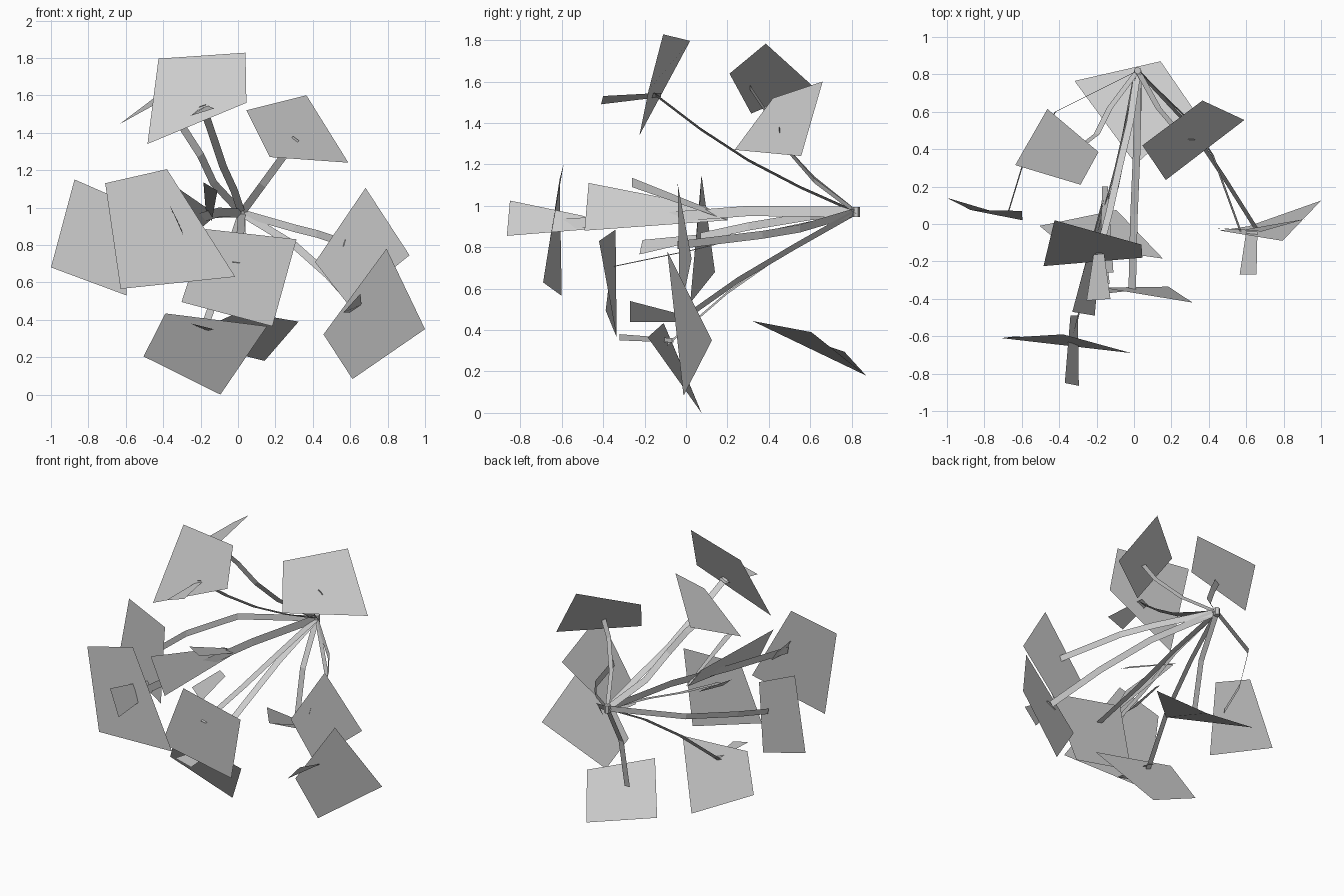
import bpy
from mathutils import Vector

HUB = Vector((0.02, 0.82, 0.97))


def make(name, verts, faces):
    me = bpy.data.meshes.new(name)
    me.from_pydata([tuple(v) for v in verts], [], faces)
    me.update()
    ob = bpy.data.objects.new(name, me)
    bpy.context.collection.objects.link(ob)
    return ob


def leaf(name, *corners):
    """One flat four-cornered leaf blade."""
    make(name, corners, [(0, 1, 2, 3)])


def stem(name, *points, width=0.04):
    """Flat ribbon from the hub, its width tangential about the y axis."""
    pts = [HUB] + [Vector(p) for p in points]
    radial = pts[-1] - HUB
    side = Vector((radial.z, 0, -radial.x)).normalized() * width / 2
    verts = []
    for p in pts:
        verts += [p - side, p + side]
    make(name, verts, [(2 * i, 2 * i + 1, 2 * i + 3, 2 * i + 2) for i in range(len(pts) - 1)])


# Large leaves
leaf("top_leaf", (-.425, .02, 1.796), (.04, -.11, 1.828), (.045, -.18, 1.56), (-.484, -.225, 1.34))
leaf("upper_right_leaf", (.045, .42, 1.52), (.366, .66, 1.60), (.59, .556, 1.24), (.17, .235, 1.27))
leaf("upper_left_leaf", (-.463, .615, 1.575), (-.19, .385, 1.783), (-.286, .21, 1.638), (-.635, .315, 1.445))
leaf("left_leaf", (-.874, .075, 1.15), (-.6, .07, 1.03), (-.596, .02, .53), (-1.0, .14, .68))
leaf("front_left_leaf", (-.71, -.61, 1.13), (-.38, -.59, 1.205), (-.015, -.69, .63), (-.628, -.6, .565))
leaf("front_leaf", (-.174, -.34, .885), (.313, -.42, .83), (.184, -.335, .365), (-.302, -.388, .495))
leaf("right_leaf", (.682, -.04, 1.105), (.917, .027, .745), (.59, -.03, .48), (.412, -.02, .708))
leaf("lower_right_leaf", (.794, -.09, .78), (1.0, .125, .35), (.612, -.012, .083), (.457, -.035, .322))
leaf("lower_leaf", (-.388, -.108, .434), (.155, -.185, .365), (-.094, .075, .0), (-.505, -.01, .204))
leaf("back_leaf", (.142, .87, .18), (-.318, .765, .295), (.01, .32, .444), (.324, .605, .39))

# Small tapered bracts pointing forward
leaf("lower_right_bract", (.565, -.27, .44), (.655, -.27, .54), (.66, -.04, .48), (.6, -.04, .44))
leaf("top_bract", (-.254, -.41, 1.49), (-.126, -.40, 1.53), (-.165, -.12, 1.545), (-.21, -.12, 1.525))
leaf("lower_bract", (-.25, -.32, .38), (-.13, -.32, .35), (-.16, -.06, .34), (-.21, -.06, .36))
leaf("front_left_bract", (-.37, -.85, 1.025), (-.295, -.865, .855), (-.3, -.49, .885), (-.34, -.49, .95))
leaf("middle_bract", (-.33, -.47, 1.11), (-.21, -.49, .88), (-.15, .2, .93), (-.17, .09, 1.0))
leaf("inner_bract", (-.185, -.26, 1.135), (-.11, -.26, 1.09), (-.14, .2, .93), (-.17, .2, .95))
leaf("inner_lower_bract", (-.2, -.21, .835), (-.12, -.225, .765), (-.13, .05, .83), (-.17, .05, .86))

# Stems bending out from the hub
stem("top_stem", (-.02, .55, 1.09), (-.08, .3, 1.22), (-.13, .07, 1.37), (-.19, -.16, 1.545))
stem("upper_right_stem", (.13, .62, 1.12), (.24, .49, 1.27), (.31, .45, 1.37))
stem("upper_left_stem", (-.13, .62, 1.13), (-.2, .48, 1.28), (-.29, .41, 1.42), (-.41, .31, 1.57))
stem("left_stem", (-.42, .6, .95), (-.6, .3, .9), (-.67, .07, .85))
stem("front_left_stem", (-.1, .3, .975), (-.22, -.15, .94), (-.33, -.63, .91), width=.05)
stem("front_stem", (.015, .4, .88), (0, .05, .79), (-.01, -.36, .705))
stem("right_stem", (.3, .55, .89), (.42, .37, .86), (.57, -.04, .81))
stem("lower_right_stem", (.3, .52, .8), (.48, .25, .64), (.65, -.02, .45))
stem("lower_stem", (-.04, .5, .79), (-.1, .2, .58), (-.19, -.09, .33))
stem("back_stem", (.02, .67, .69), (.02, .605, .357))

# Small hub where all stems meet
bpy.ops.mesh.primitive_cylinder_add(vertices=6, radius=.02, depth=.05, location=HUB)
bpy.context.object.name = "hub"
